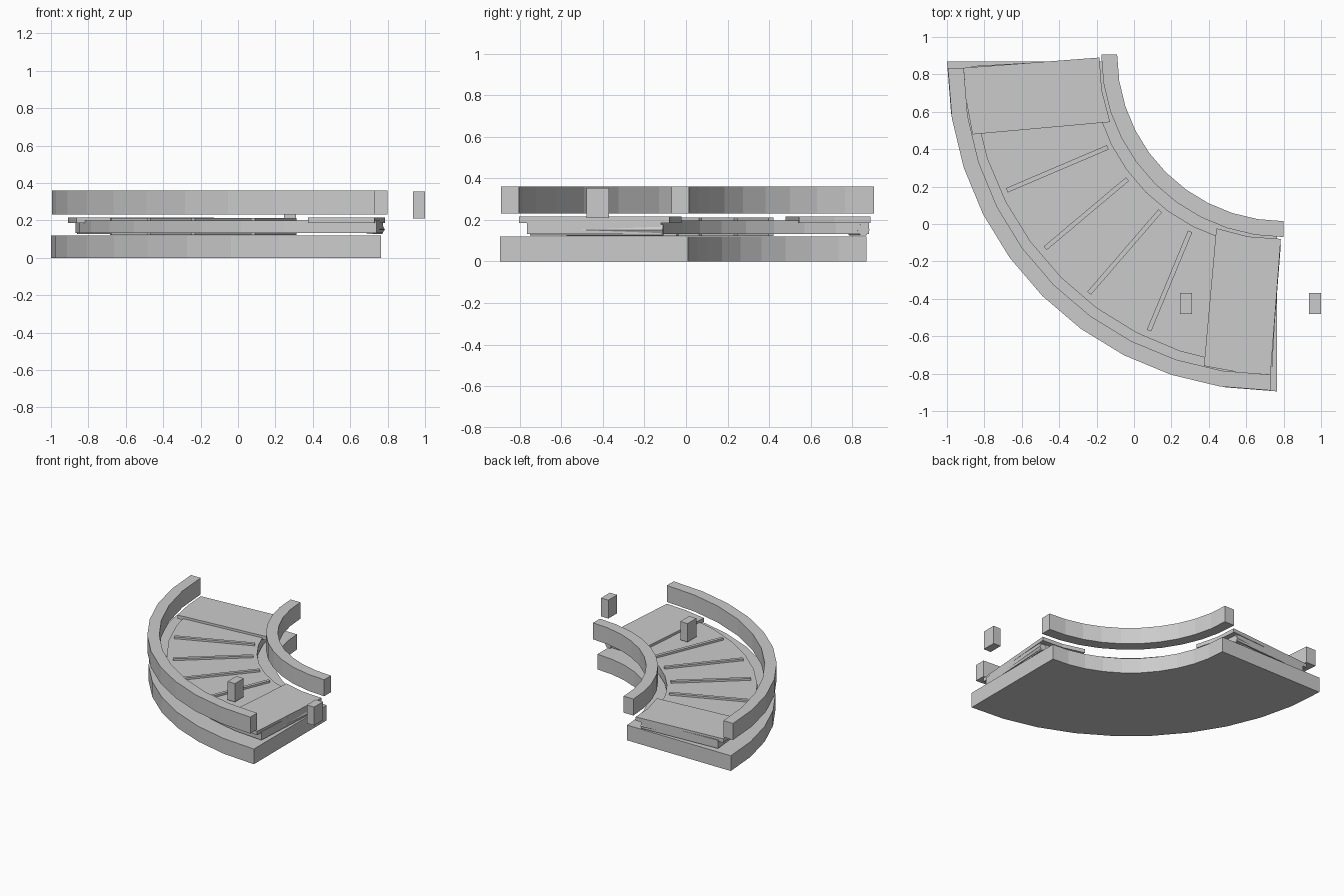
import bpy, bmesh
from math import cos, sin, radians, pi
from mathutils import Vector

if "Cube" in bpy.data.objects:
    bpy.data.objects.remove(bpy.data.objects["Cube"])

CENTRE = (0.765, 0.87)


def polar(c, r, t):
    a = radians(t)
    return c[0] - r * cos(a), c[1] - r * sin(a)


def finish(name, bm):
    bmesh.ops.recalc_face_normals(bm, faces=bm.faces)
    me = bpy.data.meshes.new(name)
    bm.to_mesh(me)
    bm.free()
    ob = bpy.data.objects.new(name, me)
    bpy.context.collection.objects.link(ob)
    return ob


def arc_slab(name, c, ri, ro, inner, outer, z0, z1, n):
    """Curved slab; inner and outer edges have their own angle ranges."""
    bm = bmesh.new()
    rows = []
    for i in range(n + 1):
        f = i / n
        pi_ = polar(c, ri, inner[0] + (inner[1] - inner[0]) * f)
        po = polar(c, ro, outer[0] + (outer[1] - outer[0]) * f)
        rows.append([bm.verts.new((*p, z)) for p, z in
                     ((pi_, z0), (po, z0), (po, z1), (pi_, z1))])
    for a, b in zip(rows, rows[1:]):
        for k in range(4):
            j = (k + 1) % 4
            bm.faces.new((a[k], a[j], b[j], b[k]))
    bm.faces.new(rows[0])
    bm.faces.new(rows[-1][::-1])
    return finish(name, bm)


def bar(name, p, q, width, z0, z1):
    """Straight box between two plan points."""
    p, q = Vector(p), Vector(q)
    d = (q - p).normalized()
    s = Vector((-d.y, d.x)) * width / 2
    bm = bmesh.new()
    vs = [bm.verts.new((v.x, v.y, z0)) for v in (p + s, q + s, q - s, p - s)]
    f = bm.faces.new(vs)
    top = bmesh.ops.extrude_face_region(bm, geom=[f])["geom"]
    bmesh.ops.translate(bm, vec=(0, 0, z1 - z0),
                        verts=[v for v in top if isinstance(v, bmesh.types.BMVert)])
    return finish(name, bm)


def roller(name, p, q, z, r):
    """Six-sided roller between two plan points."""
    p, q = Vector((*p, z)), Vector((*q, z))
    d = (q - p).normalized()
    s = Vector((-d.y, d.x, 0))
    bm = bmesh.new()
    rings = [[bm.verts.new(e + r * (s * cos(k * pi / 3) + Vector((0, 0, sin(k * pi / 3)))))
              for k in range(6)] for e in (p, q)]
    for k in range(6):
        j = (k + 1) % 6
        bm.faces.new((rings[0][k], rings[0][j], rings[1][j], rings[1][k]))
    for ring in rings:
        bm.faces.new(ring)
    return finish(name, bm)


# Base and the two guard rails
full = (0, 90)
arc_slab("base", CENTRE, 0.86, 1.765, full, full, 0, 0.12, 10)
arc_slab("inner_rail", (0.80, 0.905), 0.89, 0.975, full, full, 0.23, 0.36, 10)
arc_slab("outer_rail", (0.73, 0.835), 1.64, 1.725, full, full, 0.23, 0.36, 10)

# Belt with end plates and rollers
arc_slab("belt", CENTRE, 0.99, 1.635, (-0.6, 90.6), (0.9, 89.1), 0.133, 0.198, 10)
arc_slab("end_plate_left", CENTRE, 0.95, 1.675, (-1.2, 20), (1.2, 13.5), 0.186, 0.216, 2)
arc_slab("end_plate_right", CENTRE, 0.95, 1.675, (70, 91.2), (76.5, 88.8), 0.186, 0.216, 2)
roller("roller_left", (-0.22, 0.855), (-0.86, 0.80), 0.152, 0.03)
roller("roller_right", (0.755, -0.11), (0.705, -0.75), 0.152, 0.03)

# Slats on the upper and lower sides of the belt
slats = (((-0.68, 0.18), (-0.14, 0.41)), ((-0.475, -0.13), (-0.035, 0.24)),
         ((-0.24, -0.37), (0.14, 0.07)), ((0.08, -0.57), (0.30, -0.04)))
for i, (p, q) in enumerate(slats):
    bar(f"upper_slat_{i + 1}", p, q, 0.025, 0.196, 0.213)
    bar(f"lower_slat_{i + 1}", p, q, 0.025, 0.123, 0.135)

# Small posts
for name, x in (("post_on_belt", 0.277), ("post_outside", 0.968)):
    bar(name, (x, -0.48), (x, -0.37), 0.064, 0.21, 0.355)
